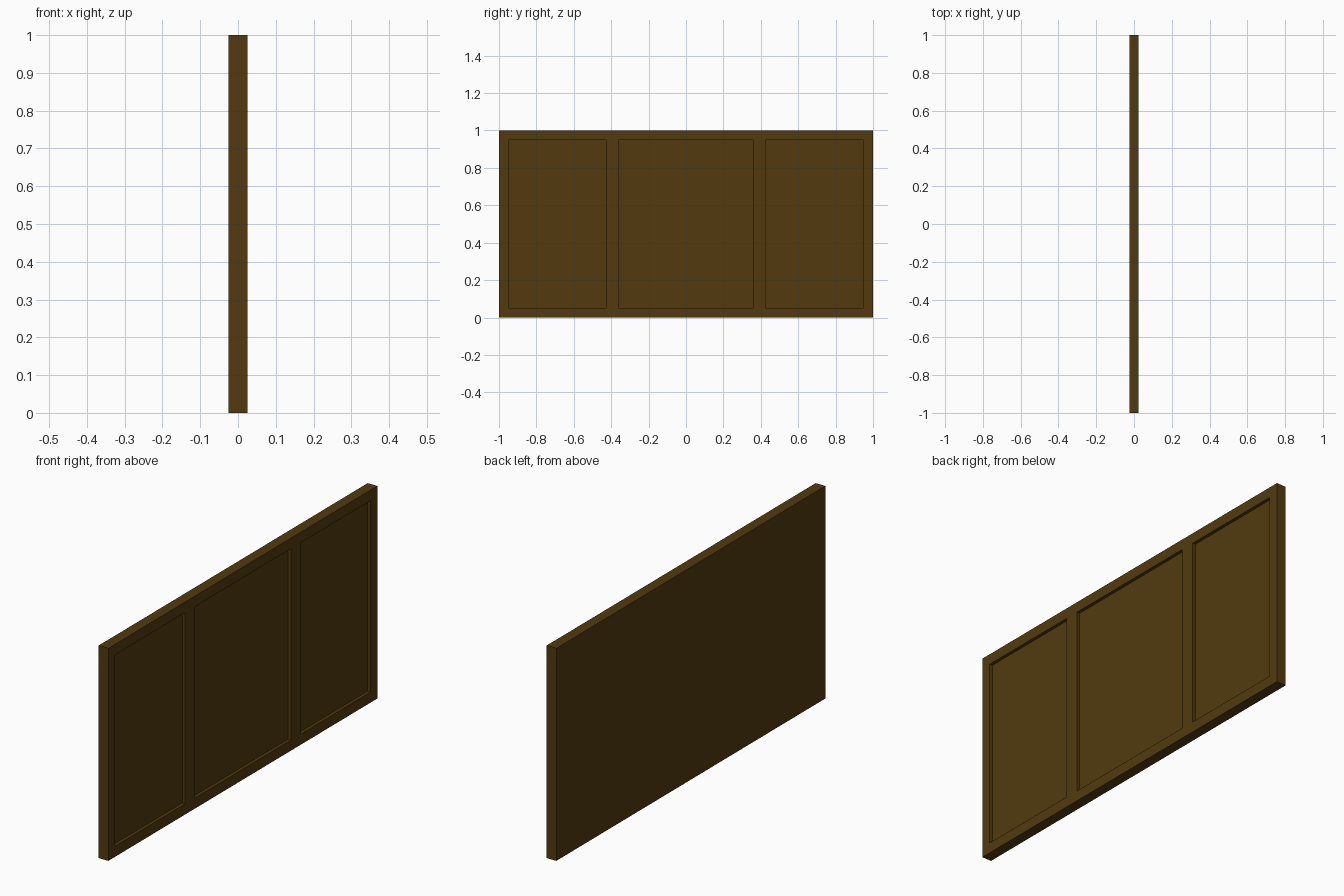
import bpy, bmesh
from mathutils import Matrix, Vector

if "Cube" in bpy.data.objects:
    bpy.data.objects.remove(bpy.data.objects["Cube"])

THICK, DEPTH = 0.05, 0.015
BAYS = [(-0.95, -0.428), (-0.357, 0.357), (0.428, 0.95)]  # y range of each recess
Z_LOW, Z_HIGH = 0.05, 0.95

wood = bpy.data.materials.new("dark brown wood")
wood.diffuse_color = (0.084, 0.0423, 0.0044, 1)
wood.use_nodes = True
wood.node_tree.nodes["Principled BSDF"].inputs["Base Color"].default_value = wood.diffuse_color

# Solid slab
bm = bmesh.new()
bmesh.ops.create_cube(bm, size=1, matrix=Matrix.Translation((0, 0, 0.5)) @ Matrix.Diagonal((THICK, 2, 1, 1)))

# Cut lines for the rails and stiles
cuts = [((0, y, 0), (0, 1, 0)) for bay in BAYS for y in bay]
cuts += [((0, 0, z), (0, 0, 1)) for z in (Z_LOW, Z_HIGH)]
for co, no in cuts:
    bmesh.ops.bisect_plane(bm, geom=bm.verts[:] + bm.edges[:] + bm.faces[:],
                           plane_co=co, plane_no=no)

# Push the three panels in on the +x side
bm.normal_update()
def is_panel(face):
    c = face.calc_center_median()
    return (face.normal.x > 0.9 and Z_LOW < c.z < Z_HIGH
            and any(a < c.y < b for a, b in BAYS))

panels = [f for f in bm.faces if is_panel(f)]
region = bmesh.ops.extrude_face_region(bm, geom=panels)
moved = [v for v in region["geom"] if isinstance(v, bmesh.types.BMVert)]
bmesh.ops.translate(bm, verts=moved, vec=Vector((-DEPTH, 0, 0)))
bmesh.ops.delete(bm, geom=[f for f in panels if f.is_valid], context="FACES_ONLY")
bmesh.ops.recalc_face_normals(bm, faces=bm.faces[:])

mesh = bpy.data.meshes.new("wall_panel")
bm.to_mesh(mesh)
bm.free()
mesh.materials.append(wood)
bpy.context.collection.objects.link(bpy.data.objects.new("wall_panel", mesh))
